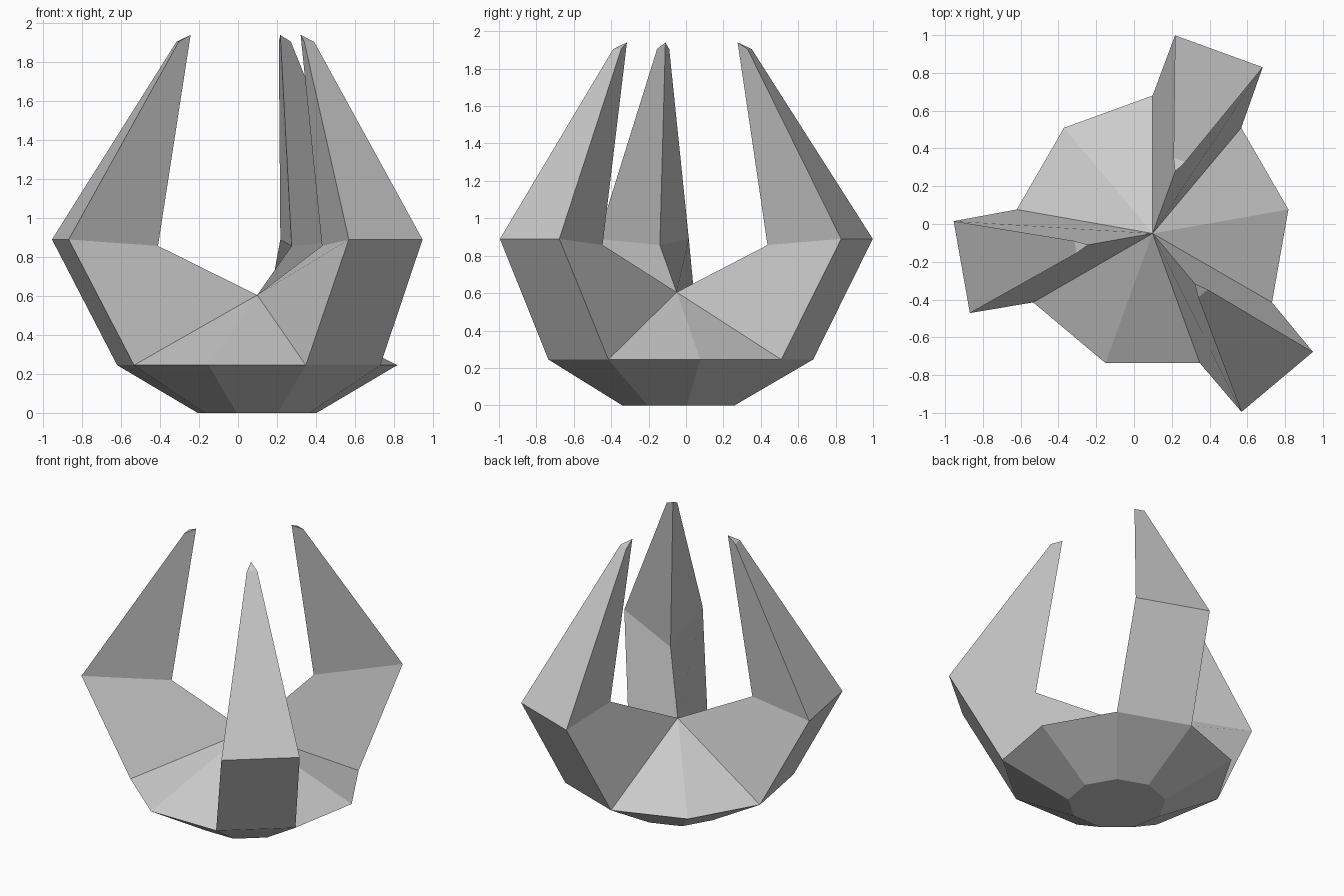
import bpy, bmesh
from math import cos, sin, radians

if "Cube" in bpy.data.objects:
    bpy.data.objects.remove(bpy.data.objects["Cube"])

CX, CY = 0.0985, -0.05      # axis of the nine-sided cup
SIDES = 9


def ring(bm, radius, z):
    return [bm.verts.new((CX + radius * cos(radians(90 + 40 * k)),
                          CY + radius * sin(radians(90 + 40 * k)), z))
            for k in range(SIDES)]


def section(bm, angle, outer_r, half_w, outer_z, inner_r, inner_z):
    """Triangular claw section: two outer corners and one inner corner."""
    c, s = cos(radians(angle)), sin(radians(angle))
    return [bm.verts.new((CX + r * c - t * s, CY + r * s + t * c, z))
            for r, t, z in ((outer_r, -half_w, outer_z),
                            (outer_r, half_w, outer_z),
                            (inner_r, 0, inner_z))]


def bridge(bm, low, high):
    n = len(low)
    for i in range(n):
        j = (i + 1) % n
        bm.faces.new((low[i], low[j], high[j], high[i]))


bm = bmesh.new()

# Faceted cup: flat base, flared wall, raised centre
base = ring(bm, 0.31, 0.0)
rim = ring(bm, 0.73, 0.245)
apex = bm.verts.new((CX, CY, 0.605))
bm.faces.new(base[::-1])
bridge(bm, base, rim)

for k in range(SIDES):
    a, b = rim[k], rim[(k + 1) % SIDES]
    if k % 3 != 2:
        bm.faces.new((a, b, apex))
        continue
    # Every third facet grows into a bent, tapering claw
    angle = 110 + 40 * k
    knuckle = section(bm, angle, 1.026, 0.247, 0.89, 0.517, 0.857)
    tip = section(bm, angle, 0.415, 0.033, 1.905, 0.347, 1.94)
    bridge(bm, [a, b, apex], knuckle)
    bridge(bm, knuckle, tip)
    bm.faces.new(tip)

bmesh.ops.recalc_face_normals(bm, faces=bm.faces)
mesh = bpy.data.meshes.new("claw_cup")
bm.to_mesh(mesh)
bm.free()
bpy.context.collection.objects.link(bpy.data.objects.new("claw_cup", mesh))
